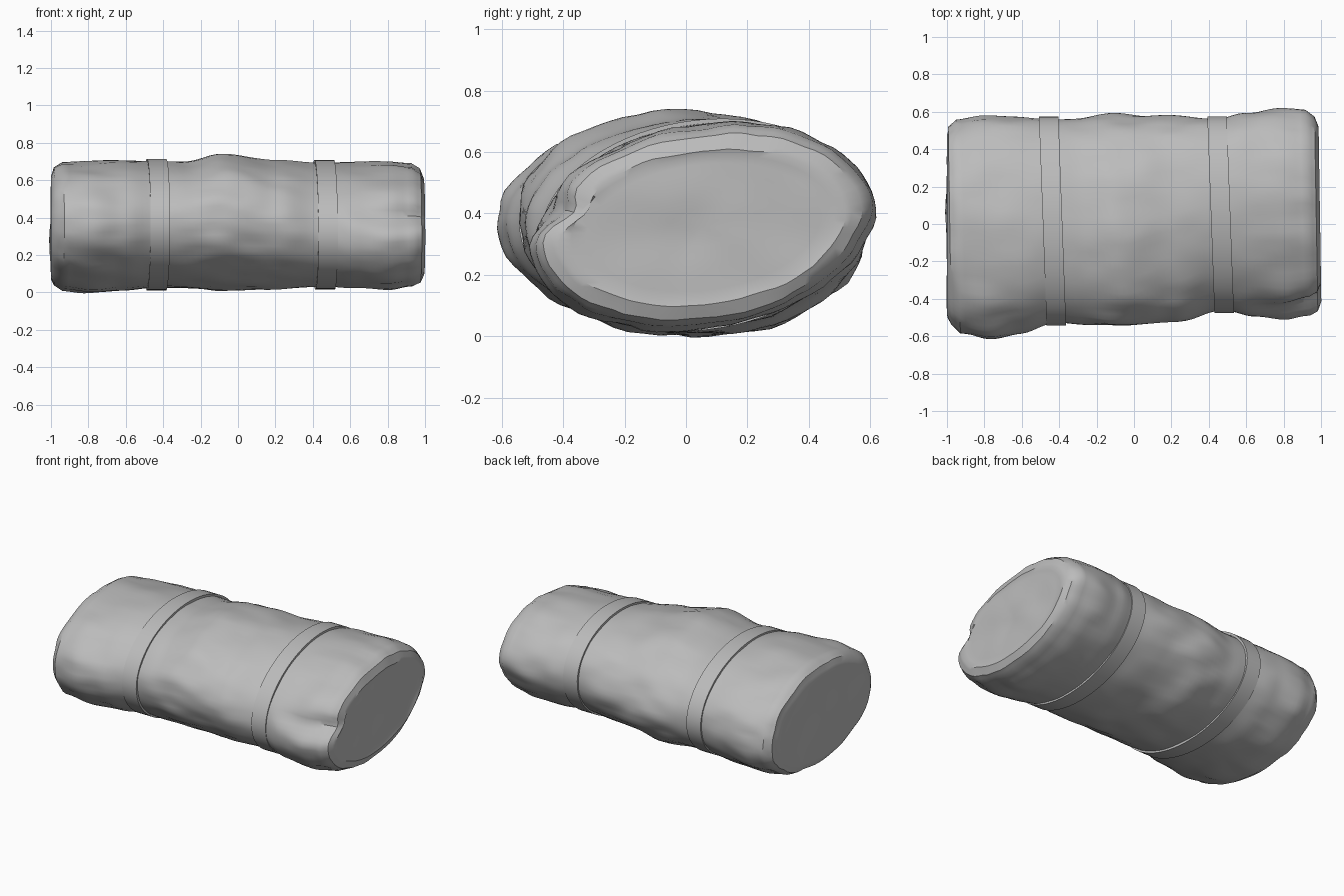
import bpy
import bmesh
from math import sin, cos, pi, exp, hypot
from mathutils import Vector, noise

cube = bpy.data.objects.get("Cube")
if cube:
    bpy.data.objects.remove(cube)

SIDES = 72

grey = bpy.data.materials.new("cloth grey")
grey.use_nodes = True
colour = (0.5, 0.5, 0.5, 1)
grey.diffuse_color = colour
grey.node_tree.nodes["Principled BSDF"].inputs["Base Color"].default_value = colour

# Stations along the roll: x, front y, back y, bottom, top, lean of the oval
STATIONS = [
    (-1.0, -.50, .48, .07, .62, -.02),
    (-.985, -.55, .53, .035, .67, -.02),
    (-.94, -.59, .56, .01, .695, -.02),
    (-.8, -.605, .585, .0, .70, -.03),
    (-.62, -.58, .58, .01, .705, -.03),
    (-.43, -.53, .56, .025, .70, -.01),
    (-.3, -.54, .565, .022, .70, -.02),
    (-.08, -.55, .583, .008, .735, -.03),
    (.2, -.52, .575, .02, .705, .03),
    (.46, -.462, .562, .03, .695, .07),
    (.62, -.49, .595, .02, .697, .09),
    (.8, -.505, .61, .015, .695, .10),
    (.93, -.485, .60, .035, .685, .10),
    (.975, -.46, .57, .055, .66, .09),
    (.995, -.41, .52, .10, .61, .08),
]


def station(x):
    """Blend neighbouring stations smoothly."""
    for a, b in zip(STATIONS, STATIONS[1:]):
        if x <= b[0]:
            break
    f = min(1, max(0, (x - a[0]) / (b[0] - a[0])))
    if abs(x) < .93:
        f = f * f * (3 - 2 * f)
    return [p + (q - p) * f for p, q in zip(a[1:], b[1:])]


def ring(x, grow=0.0, scale=1.0, folds=0.0):
    """One closed oval of points around the roll."""
    front, back, low, high, lean = station(x)
    cy, cz = (front + back) / 2, (low + high) / 2
    ry = ((back - front) ** 2 / 4 - lean ** 2) ** .5 + grow
    rz = (high - low) / 2 + grow
    points = []
    for i in range(SIDES):
        t = 2 * pi * i / SIDES
        y = ry * cos(t) + lean * sin(t)
        z = rz * sin(t)
        k = scale
        if folds:
            # long soft wrinkles, and a tuck in the front of one end
            k += folds * noise.noise(Vector((x * 2.5, y * 6, z * 6 + x * 2)))
            k += folds * .5 * noise.noise(Vector((x * 6, y * 14, z * 14)))
            if x > .55 and y < 0:
                k -= .13 * min(1, (x - .55) / .4) * exp(-((z - .06) / .06) ** 2)
        y, z = cy + y * k, cz + z * k
        tilt = -.0375 * y * (1 - .6 * abs(x) ** 4)
        points.append(Vector((x + tilt * (abs(x) < .99 or x > 0), y, z)))
    return points


def skin(name, rings, closed):
    """Bridge rings into a mesh: a closed band, or a capped solid."""
    bm = bmesh.new()
    loops = [[bm.verts.new(p) for p in r] for r in rings]
    pairs = list(zip(loops, loops[1:]))
    if closed:
        pairs.append((loops[-1], loops[0]))
    for a, b in pairs:
        for i in range(SIDES):
            j = (i + 1) % SIDES
            bm.faces.new((a[i], a[j], b[j], b[i]))
    if not closed:
        for loop in (loops[0], loops[-1]):
            mid = bm.verts.new(sum((v.co for v in loop), Vector()) / SIDES)
            for i in range(SIDES):
                bm.faces.new((loop[i], loop[(i + 1) % SIDES], mid))
    bmesh.ops.recalc_face_normals(bm, faces=bm.faces)
    mesh = bpy.data.meshes.new(name)
    bm.to_mesh(mesh)
    bm.free()
    mesh.materials.append(grey)
    obj = bpy.data.objects.new(name, mesh)
    bpy.context.collection.objects.link(obj)
    bpy.ops.object.select_all(action="DESELECT")
    obj.select_set(True)
    bpy.context.view_layer.objects.active = obj
    bpy.ops.object.shade_smooth_by_angle(angle=.6)
    return obj


def end_rings(x):
    """Shrinking ovals with shallow dents that close one end."""
    result = []
    for scale in (.1, .25, .4, .55, .7, .82, .92):
        points = ring(x, scale=scale)
        for p in points:
            p.x += .02 * noise.noise(p * 5) * (1.1 - scale) - .006 * (x > 0)
        result.append(points)
    return result


# Rolled bundle
steps = 64
xs = [-1, -.995, -.985, -.965]
xs += [-.94 + 1.87 * i / steps for i in range(steps + 1)]
xs += [.955, .975, .988, .995]
body = []
for x in xs:
    near_strap = min(abs(x + .435), abs(x - .465))
    body.append(ring(x, folds=.006 + .032 * min(1, near_strap / .25)))
skin("rolled_bundle", end_rings(-1) + body + end_rings(.995)[::-1], False)

# Tie straps, each a thin band leaning with the roll
for name, middle in (("right_strap", -.435), ("left_strap", .465)):
    band = []
    for side, grow in ((-1, -.02), (-1, .014), (1, .014), (1, -.02)):
        points = ring(middle, grow=grow)
        for p in points:
            p.x += side * .052
        band.append(points)
    skin(name, band, True)
